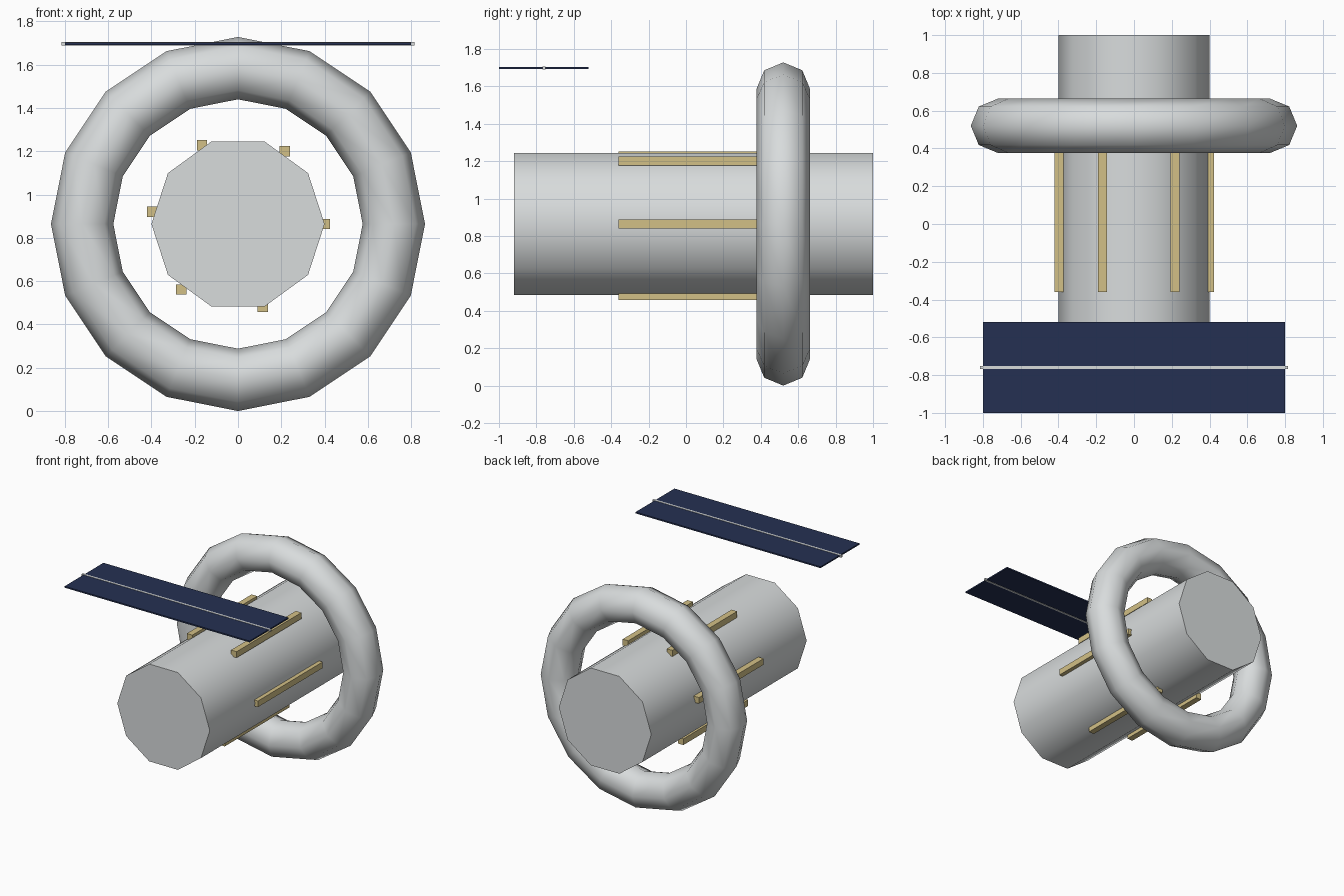
import bpy
import math

if "Cube" in bpy.data.objects:
    bpy.data.objects.remove(bpy.data.objects["Cube"], do_unlink=True)

CENTRE_Z = 0.864   # height of the hull axis
MID_Y = 0.04       # middle of the hull along its axis


def make_material(name, rgb):
    mat = bpy.data.materials.new(name)
    mat.use_nodes = True
    colour = (*rgb, 1)
    mat.diffuse_color = colour
    mat.node_tree.nodes["Principled BSDF"].inputs["Base Color"].default_value = colour
    return mat


hull_grey = make_material("hull grey", (0.69, 0.715, 0.72))
rail_gold = make_material("rail gold", (0.65, 0.53, 0.24))
panel_navy = make_material("panel navy", (0.018, 0.03, 0.085))


def finish(name, mat):
    ob = bpy.context.object
    ob.name = name
    ob.data.materials.append(mat)
    return ob


def box(name, size, location, mat):
    bpy.ops.mesh.primitive_cube_add(size=1, location=location)
    ob = finish(name, mat)
    ob.scale = size
    bpy.ops.object.transform_apply(location=False, rotation=False, scale=True)
    return ob


# Ten-sided hull lying along y, with a corner on each side
bpy.ops.mesh.primitive_cylinder_add(vertices=10, radius=0.4, depth=1.92,
                                    location=(0, MID_Y, CENTRE_Z))
hull = finish("hull", hull_grey)
hull.rotation_euler = (math.pi / 2, math.pi / 2, 0)
bpy.ops.object.transform_apply(location=False, rotation=True, scale=False)
bpy.ops.object.shade_smooth_by_angle(angle=math.radians(50))

# Ring around the rear of the hull
bpy.ops.mesh.primitive_torus_add(major_segments=16, minor_segments=8,
                                 major_radius=0.72, minor_radius=0.144,
                                 location=(0, 0.52, CENTRE_Z),
                                 rotation=(math.pi / 2, 0, 0))
finish("ring", hull_grey)
bpy.ops.object.shade_smooth()

# Upright square rails spaced one radian apart around the hull
for i in range(6):
    box(f"rail_{i + 1}", (0.048, 0.8, 0.048),
        (0.4 * math.cos(i), MID_Y, CENTRE_Z + 0.4 * math.sin(i)), rail_gold)

# Floating panel with a thin spar through its middle
panel_at = (0, -0.76, 1.697)
box("panel", (1.6, 0.48, 0.011), panel_at, panel_navy)
box("panel_spar", (1.632, 0.016, 0.016), panel_at, hull_grey)
